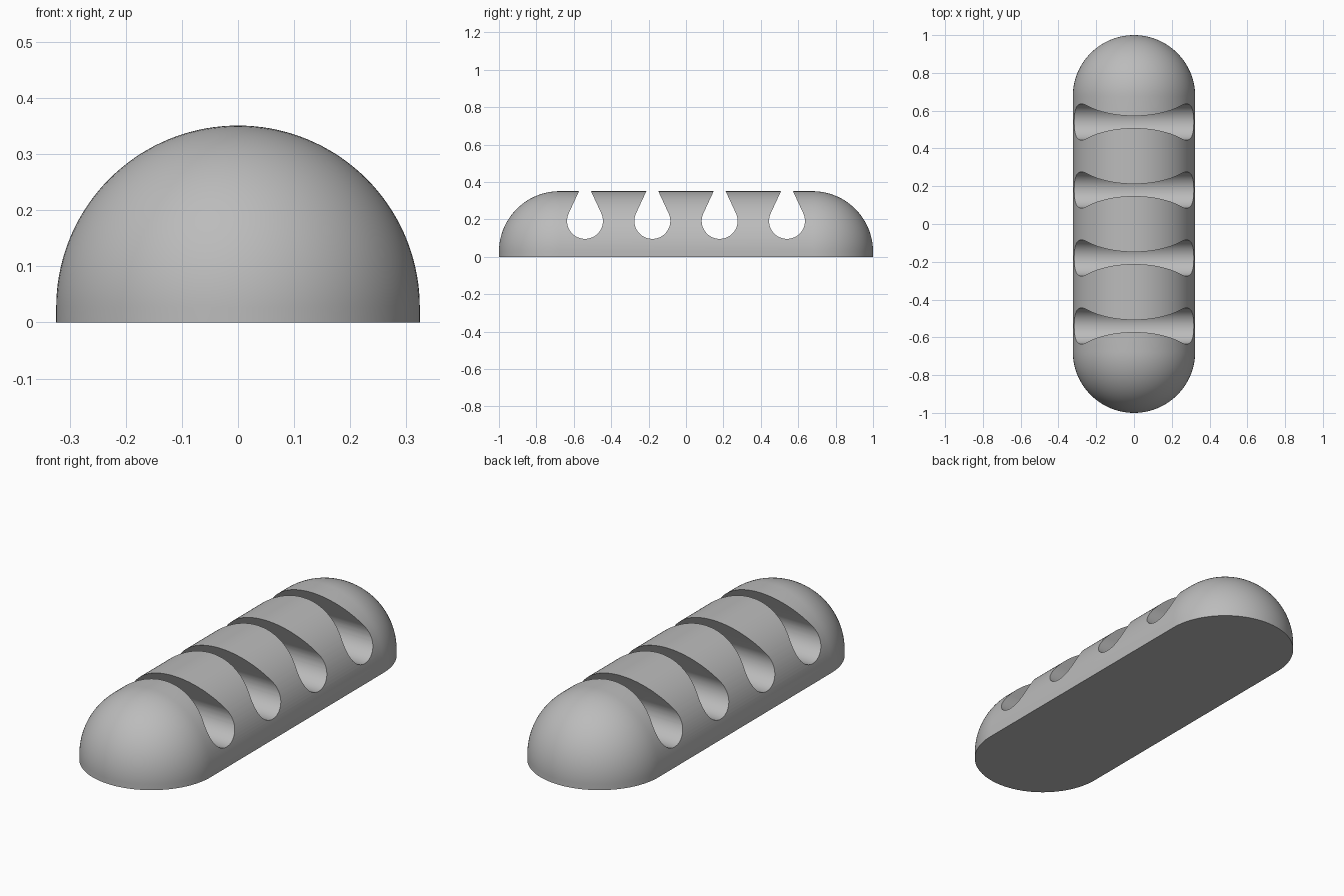
import bpy, bmesh
from math import sin, cos, pi, atan2, acos, hypot, radians

RADIUS, TOP, HALF_LENGTH = 0.324, 0.351, 1.0
AXIS_Z = TOP - RADIUS
SLOT_R, SLOT_Z, SLOT_GAP = 0.096, 0.192, 0.032

cube = bpy.data.objects.get("Cube")
if cube:
    bpy.data.objects.remove(cube, do_unlink=True)

grey = bpy.data.materials.new("grey")
grey.use_nodes = True
colour = (0.5, 0.5, 0.5, 1)
grey.diffuse_color = colour
grey.node_tree.nodes["Principled BSDF"].inputs["Base Color"].default_value = colour


def add_object(name, bm):
    bmesh.ops.recalc_face_normals(bm, faces=bm.faces)
    mesh = bpy.data.meshes.new(name)
    bm.to_mesh(mesh)
    bm.free()
    mesh.materials.append(grey)
    obj = bpy.data.objects.new(name, mesh)
    bpy.context.collection.objects.link(obj)
    return obj


# Body: rounded-end profile swept half a turn, with a short straight skirt
bm = bmesh.new()
steps = 28
arc = [(RADIUS * sin(i * pi / 2 / steps),
        HALF_LENGTH - RADIUS + RADIUS * cos(i * pi / 2 / steps))
       for i in range(steps + 1)]
profile = arc + [(x, -y) for x, y in reversed(arc)]
verts = [bm.verts.new((x, y, AXIS_Z)) for x, y in profile]
edges = [bm.edges.new(pair) for pair in zip(verts, verts[1:])]
bmesh.ops.spin(bm, geom=verts + edges, cent=(0, 0, AXIS_Z), axis=(0, -1, 0),
               angle=pi, steps=72)
bmesh.ops.remove_doubles(bm, verts=bm.verts, dist=1e-5)
rim = [e for e in bm.edges if e.is_boundary]
skirt = bmesh.ops.extrude_edge_only(bm, edges=rim)["geom"]
for v in skirt:
    if isinstance(v, bmesh.types.BMVert):
        v.co.z = 0
bmesh.ops.contextual_create(
    bm, geom=[e for e in skirt if isinstance(e, bmesh.types.BMEdge)])
body = add_object("slotted_body", bm)

# Slot cutters: a round bottom with tangent sides that narrow towards the top
rise = TOP - SLOT_Z
tangent = atan2(rise, SLOT_GAP) - acos(SLOT_R / hypot(rise, SLOT_GAP))
count = 48
outline = []
for i in range(count + 1):
    a = tangent - (pi + 2 * tangent) * i / count
    outline.append((SLOT_R * cos(a), SLOT_Z + SLOT_R * sin(a)))
side_y, side_z = outline[0]
lift = 0.03
tip_y = SLOT_GAP + (SLOT_GAP - side_y) / (TOP - side_z) * lift
outline += [(-tip_y, TOP + lift), (tip_y, TOP + lift)]

bm = bmesh.new()
for centre in (-0.54, -0.18, 0.18, 0.54):
    face = bm.faces.new([bm.verts.new((-0.5, centre + y, z)) for y, z in outline])
    grown = bmesh.ops.extrude_face_region(bm, geom=[face], use_keep_orig=True)["geom"]
    bmesh.ops.translate(bm, vec=(1, 0, 0),
                        verts=[v for v in grown if isinstance(v, bmesh.types.BMVert)])
cutter = add_object("slot_cutters", bm)
cutter.hide_render = True

# Cut the slots, then discard the cutters
cut = body.modifiers.new("slots", "BOOLEAN")
cut.operation, cut.solver, cut.object = "DIFFERENCE", "EXACT", cutter
bpy.ops.object.select_all(action="DESELECT")
bpy.context.view_layer.objects.active = body
body.select_set(True)
bpy.ops.object.modifier_apply(modifier=cut.name)
bpy.data.objects.remove(cutter, do_unlink=True)
bpy.ops.object.shade_smooth_by_angle(angle=radians(30))
